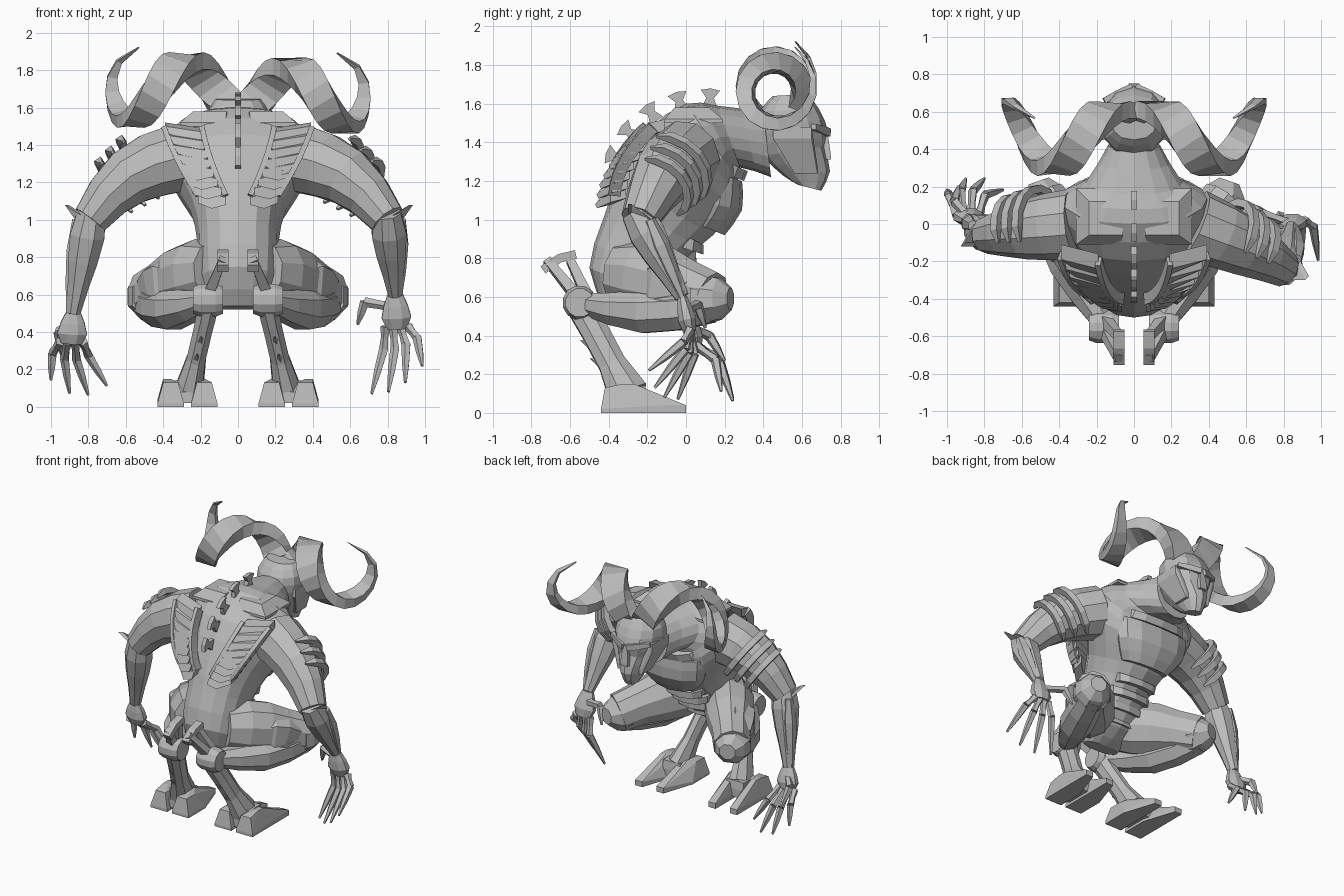
import bpy, bmesh
from math import sin, cos, pi, tau, copysign, radians
from mathutils import Vector

if "Cube" in bpy.data.objects:
    bpy.data.objects.remove(bpy.data.objects["Cube"])

grey = (.5, .5, .5, 1)
stone = bpy.data.materials.new("stone_grey")
stone.use_nodes = True
stone.diffuse_color = grey
stone.node_tree.nodes["Principled BSDF"].inputs["Base Color"].default_value = grey

UP = Vector((0, 0, 1))
FORWARD = Vector((0, 1, 0))


def finish(name, bm):
    bmesh.ops.recalc_face_normals(bm, faces=bm.faces)
    mesh = bpy.data.meshes.new(name)
    bm.to_mesh(mesh)
    bm.free()
    mesh.materials.append(stone)
    bpy.context.collection.objects.link(bpy.data.objects.new(name, mesh))


def skin(name, rings):
    """Closed surface over a row of equal rings."""
    bm = bmesh.new()
    rows = [[bm.verts.new(point) for point in ring] for ring in rings]
    for low, high in zip(rows, rows[1:]):
        for i in range(len(low)):
            bm.faces.new((low[i - 1], low[i], high[i], high[i - 1]))
    bm.faces.new(rows[0])
    bm.faces.new(rows[-1])
    finish(name, bm)


def refine(rows, steps):
    """Smooth curve through rows of any length."""
    rows = [Vector(row) for row in rows]
    rows = [rows[0]] + rows + [rows[-1]]
    result = []
    for before, here, there, after in zip(rows, rows[1:], rows[2:], rows[3:]):
        for k in range(steps):
            t = k / steps
            bend = before * 2 - here * 5 + there * 4 - after
            twist = here * 3 - before - there * 3 + after
            result.append(here + ((there - before) + bend * t + twist * t * t) * t / 2)
    return result + [rows[-1]]


def tube(name, centres, widths, heights, sides, ups):
    """Loft along centres, with an up direction for each ring."""
    rings = []
    last = len(centres) - 1
    for i, (centre, width, height, up) in enumerate(zip(centres, widths, heights, ups)):
        ahead = (centres[min(i + 1, last)] - centres[max(i - 1, 0)]).normalized()
        across = ahead.cross(up).normalized()
        upward = across.cross(ahead)
        angles = [tau * (k + .5) / sides for k in range(sides)]
        rings.append([centre + across * cos(a) * width + upward * sin(a) * height for a in angles])
    skin(name, rings)


def limb(name, start, end, radii, sides=8, up=UP, flat=1, bow=Vector()):
    """Tapered limb with evenly spaced radii and an optional bow."""
    steps = [i / (len(radii) - 1) for i in range(len(radii))]
    centres = [start.lerp(end, t) + bow * sin(pi * t) for t in steps]
    tube(name, centres, radii, [r * flat for r in radii], sides, [up] * len(radii))


def body(name, sections, sides=16, steps=2):
    """Loft of sections given as rear y, z, front y, z and half width."""
    rings = []
    for rear_y, rear_z, front_y, front_z, width in refine(sections, steps):
        rear, front = Vector((0, rear_y, rear_z)), Vector((0, front_y, front_z))
        ring = []
        for k in range(sides):
            a = tau * k / sides
            x = copysign(abs(sin(a)) ** .85, sin(a)) * width
            ring.append(rear.lerp(front, .5 + cos(a) / 2) + Vector((x, 0, 0)))
        rings.append(ring)
    skin(name, rings)


def slab(name, outline, offset):
    """Flat outline thickened both ways along an offset."""
    skin(name, [[p - offset for p in outline], [p + offset for p in outline]])


def chunk(name, side, *boxes):
    """Convex block around boxes given as centre and half size."""
    bm = bmesh.new()
    for x, y, z, dx, dy, dz in boxes:
        for sx in (-dx, dx):
            for sy in (-dy, dy):
                for sz in (-dz, dz):
                    bm.verts.new((side * (x + sx), y + sy, z + sz))
    hull = bmesh.ops.convex_hull(bm, input=bm.verts)
    inner = [v for v in hull["geom_interior"] if isinstance(v, bmesh.types.BMVert)]
    bmesh.ops.delete(bm, geom=inner, context='VERTS')
    finish(name, bm)


def horn(side):
    """Flattened spiral around the x axis, turning in at the tip."""
    hub = Vector((0, .46, 1.68 - side * .015))
    centres, outward, taper = [], [], []
    count = 20
    for i in range(count + 1):
        t = i / count
        angle = radians(-40 + 465 * t)
        spoke = Vector((0, cos(angle), sin(angle)))
        reach = .14 + .03 * t + .08 * t ** 6
        x = .05 + .85 * t - .1 * t * t - .27 * t ** 14
        centres.append(hub + spoke * reach + Vector((side * x, 0, 0)))
        outward.append(spoke)
        taper.append(1.05 - t ** 3)
    tube("horn", centres, [.12 * f for f in taper], [.065 * f for f in taper], 4, outward)


# Torso with neck, then the head from chin to crown
body("torso", [(-.42, .54, -.3, .52, .14), (-.5, .75, -.15, .6, .21), (-.43, 1, 0, .8, .22),
               (-.35, 1.2, .14, .92, .26), (-.2, 1.46, .25, 1.06, .38), (0, 1.6, .27, 1.2, .39),
               (.16, 1.59, .28, 1.27, .26), (.4, 1.56, .44, 1.22, .14)])
body("head", [(.58, 1.18, .7, 1.15, .05), (.5, 1.23, .745, 1.25, .08), (.4, 1.33, .72, 1.38, .14),
              (.36, 1.45, .735, 1.46, .17), (.38, 1.56, .69, 1.57, .17), (.45, 1.64, .63, 1.65, .12)], 12)
chunk("nose", 1, (0, .7, 1.45, .02, .03, .02), (0, .72, 1.32, .03, .03, .01))

# Chest armour and belly bands
body("chest_plate", [(0, 1, .2, .92, .19), (.05, 1.1, .29, 1.05, .28), (.1, 1.26, .29, 1.2, .3)], 12)
body("collar_plate", [(.1, 1.28, .3, 1.2, .26), (.12, 1.34, .32, 1.25, .24)], 12, 1)
for i in range(4):
    y, z = .09 - i * .07, .87 - i * .07
    body("belly_band", [(y - .14, z + .07, y, z, .17), (y - .16, z, y, z - .05, .16)], 10, 1)

# Fan spikes down the spine
for i in range(5):
    angle = .33 * i - .05
    out = Vector((0, -sin(angle), cos(angle)))
    along = Vector((0, out.z, -out.y))
    base = Vector((0, .1 - .44 * sin(angle), 1.2 + .38 * cos(angle)))
    outline = [base + along * a + out * o for a, o in
               ((-.04, 0), (.04, 0), (.02, .05), (.05, .09), (0, .1), (-.05, .09), (-.02, .05))]
    slab("spine_spike", outline, Vector((.015, 0, 0)))

for s in (1, -1):
    def at(x, y, z):
        return Vector((s * x, y, z))

    # Horn and face armour
    horn(s)
    limb("brow", at(.01, .73, 1.45), at(.16, .66, 1.48), (.03, .03, .02), 4)
    chunk("cheek_guard", s, (.14, .55, 1.45, .03, .1, .03), (.09, .62, 1.26, .01, .06, .02))

    # Shoulder plate and the overlapping rib column on the back
    chunk("shoulder_plate", s, (.19, .04, 1.51, .12, .15, .01), (.15, .03, 1.57, .09, .09, .01))
    edges = [[], []]
    for i in range(8):
        t = i / 7
        bulge = t * (1 - t)
        centre = at(.29 - .15 * t + .05 * bulge, -.17 - .2 * t - .18 * bulge, 1.48 - .35 * t)
        width = .1 - .025 * t
        slab("back_rib", [centre + at(*p) for p in
                          ((-width, -.03, 0), (width, .02, .03), (width, .02, -.03),
                           (0, -.05, -.06), (-width, -.06, -.04))], at(0, .04, .01))
        edges[0].append(centre + at(-width, -.03, 0))
        edges[1].append(centre + at(width, 0, 0))
    for edge in edges:
        tube("back_rib_edge", edge, [.02] * 8, [.045] * 8, 4, [FORWARD] * 8)

    # Landmarks of each arm: one elbow is drawn back, the other hand reaches ahead
    if s > 0:
        elbow, wrist, palm = at(.8, -.24, 1), at(.84, -.02, .6), at(.85, .02, .46)
        reach, spread, curl = at(0, -.16, -.36), at(.09, -.05, .05), at(0, .01, .02)
        thumb_knee, thumb_tip = at(.68, .06, .56), at(.64, .1, .44)
    else:
        elbow, wrist, palm = at(.79, -.06, 1), at(.88, .02, .5), at(.89, .05, .38)
        reach, spread, curl = at(-.04, .2, -.32), at(.1, 0, .01), at(0, -.03, .03)
        thumb_knee, thumb_tip = at(.96, .12, .4), at(.94, .2, .27)
    shoulder = at(.32, 0, 1.33)
    limb("upper_arm", shoulder, elbow, (.19, .18, .16, .13, .1), 10, FORWARD, bow=at(.03, 0, .06))
    limb("forearm", elbow - (wrist - elbow) * .1, wrist, (.08, .1, .085, .06, .04), 8, FORWARD)

    # Bladed guard along the forearm
    out = at(.07, 0, 0)
    back = FORWARD * -.05
    slab("elbow_blade", [elbow + out * 1.8 + back + UP * .08, elbow + out - back, elbow.lerp(wrist, .75) + out * .6,
                         elbow.lerp(wrist, .7) + out * .2, elbow + back], Vector((.01, .01, 0)))
    limb("forearm_guard", elbow + out - back, wrist + out * .3, (.03, .05, .04, .02), 6, FORWARD)

    # Hand with long bent fingers
    limb("hand", wrist, palm - UP * .04, (.045, .07, .085, .06), 8, FORWARD, .6)
    for i in range(4):
        fan = i - 1.5
        root = palm + at(fan * .04, 0, -.03)
        tip = palm + reach + spread * fan + curl * fan * fan
        knuckle = root.lerp(tip, .4) + FORWARD * .05 + at(.02, 0, .02)
        limb("finger", root, knuckle, (.028, .021, .026), 5, FORWARD)
        limb("finger_claw", knuckle, tip, (.026, .021, .008), 5, FORWARD)
    limb("thumb", palm.lerp(wrist, .5), thumb_knee, (.03, .024, .028), 5)
    limb("thumb_claw", thumb_knee, thumb_tip, (.028, .022, .008), 5, FORWARD)

    # Curved bands wrapped over the outer front of the upper arm
    axis = (elbow - shoulder).normalized()
    front = (FORWARD - axis * axis.y).normalized()
    above = axis.cross(front)
    above *= copysign(1, above.z)
    for i in range(3):
        centre = shoulder.lerp(elbow, .35 + .14 * i) + at(.02, 0, .04)
        radius = .21 - .015 * i
        turns = [radians(-50 + 23 * k) for k in range(8)]
        path = [centre + (above * sin(a) + front * cos(a)) * radius for a in turns]
        sizes = [.01] + [.03] * 6 + [.01]
        tube("arm_band", path, sizes, sizes, 4, [axis] * 8)

    # Folded leg with armour plates
    hip, knee, hock, ankle = at(.12, -.34, .72), at(.48, .13, .59), at(.15, -.55, .57), at(.26, -.3, .1)
    limb("thigh", hip, knee, (.15, .18, .17, .14, .13), 10, flat=1.1, bow=UP * .02)
    limb("calf", knee - UP * .03, hock, (.1, .115, .12, .09, .055), 8, bow=at(.03, 0, -.04))
    limb("thigh_plate", hip.lerp(knee, .35) + out * .6, hip.lerp(knee, .8) + out * .5, (.12, .16, .15, .12), 6, bow=UP * .02)
    limb("calf_plate", knee.lerp(hock, .1) + out * .5, knee.lerp(hock, .7) + out * .4, (.08, .11, .09, .04), 6, bow=UP * -.05)
    limb("knee_cap", knee - at(.03, .07, 0), knee + at(.03, .1, 0), (.13, .135, .115, .06))

    # Hock joint with its forked spur
    limb("hock", hock - out, hock + at(.09, 0, 0), (.075, .09, .09, .09, .075), 12)
    spur = at(.08, -.66, .79)
    for w in (FORWARD, -FORWARD):
        limb("spur_prong", hock + UP * .05 + w * .03, spur + w * .06, (.04, .034, .03), 4, FORWARD)
    limb("spur_cap", at(.08, -.74, .74), at(.08, -.57, .82), (.04, .04, .04), 4, flat=.8, bow=UP * .02)

    # Shank with rear spikes
    limb("shank", hock, ankle, (.06, .055, .055, .08), 8, FORWARD, 1.4)
    for t in (.5, .7):
        root = hock.lerp(ankle, t) + FORWARD * -.04
        limb("shank_spike", root, root + at(-.01, -.08, .04), (.03, .003), 5)

    # Cloven foot
    for x in (.18, .36):
        chunk("hoof_toe", s, (x, -.34, .01, .07, .1, .01), (x, -.37, .11, .04, .05, .02),
              (x + .02, -.3, .14, .02, .03, .01), (x + .04, -.05, .02, .03, .05, .02))
    chunk("heel", s, (.26, -.3, .05, .08, .1, .03), (.27, -.28, .13, .07, .07, .01))
